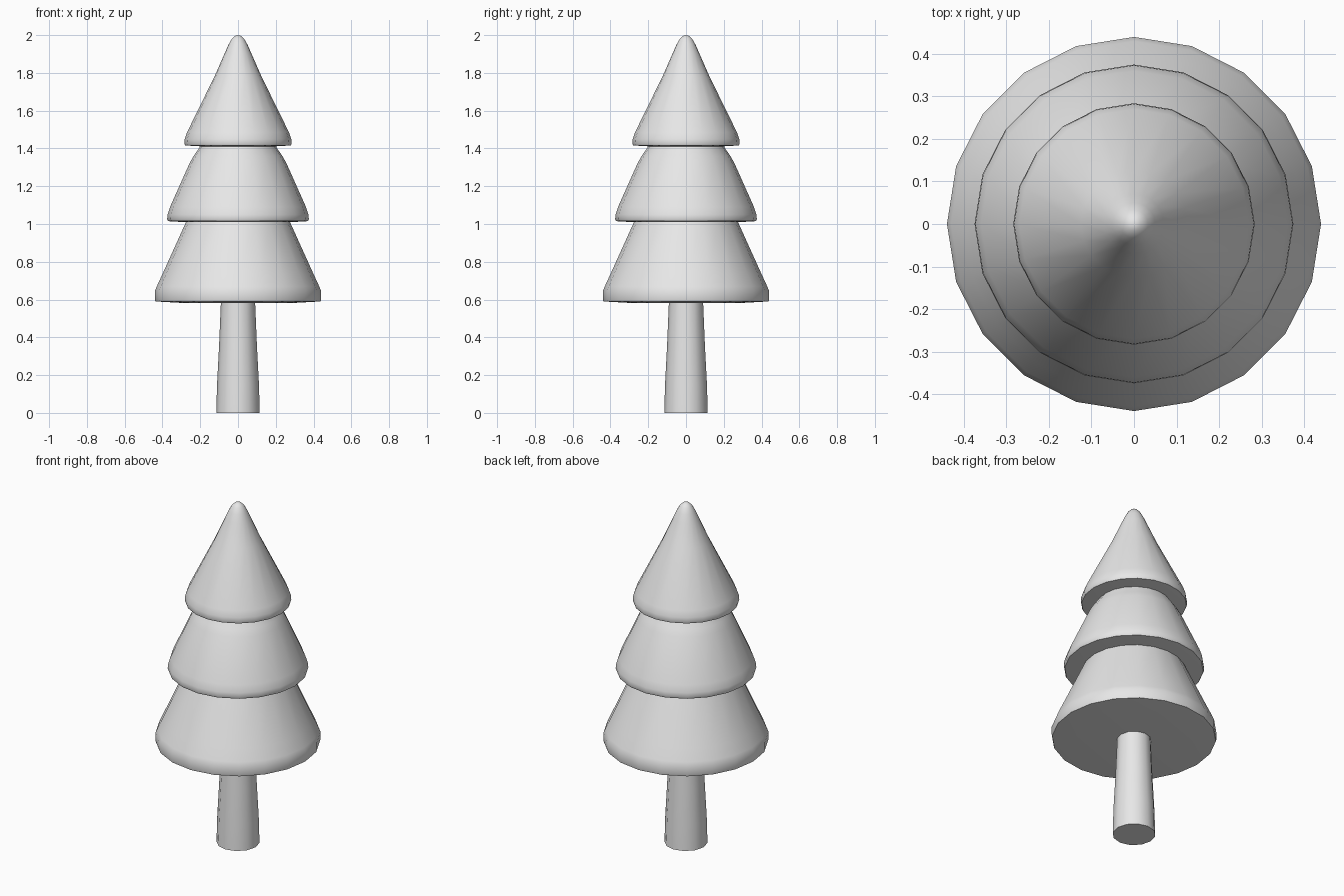
import bpy
import math

default_cube = bpy.data.objects.get("Cube")
if default_cube:
    bpy.data.objects.remove(default_cube, do_unlink=True)

grey = bpy.data.materials.new("plain_grey")
grey.use_nodes = True
grey.diffuse_color = (0.8, 0.8, 0.8, 1)
grey.node_tree.nodes["Principled BSDF"].inputs["Base Color"].default_value = (0.8, 0.8, 0.8, 1)


def lathe(name, profile, sides):
    """Turn a (radius, height) profile, listed bottom to top, into a closed solid."""
    verts, faces, rings = [], [], []
    for radius, z in profile:
        start = len(verts)
        count = sides if radius > 0 else 1
        for i in range(count):
            a = math.tau * i / sides
            verts.append((radius * math.cos(a), radius * math.sin(a), z))
        rings.append([start + i % count for i in range(sides)])
    for low, high in zip(rings, rings[1:]):
        for i in range(sides):
            j = (i + 1) % sides
            quad = [low[i], low[j], high[j], high[i]]
            faces.append(list(dict.fromkeys(quad)))
    # Close any open end with a flat cap
    if profile[0][0] > 0:
        faces.append(rings[0][::-1])
    if profile[-1][0] > 0:
        faces.append(rings[-1])
    mesh = bpy.data.meshes.new(name)
    mesh.from_pydata(verts, [], faces)
    mesh.materials.append(grey)
    obj = bpy.data.objects.new(name, mesh)
    bpy.context.collection.objects.link(obj)
    bpy.ops.object.select_all(action="DESELECT")
    obj.select_set(True)
    bpy.context.view_layer.objects.active = obj
    bpy.ops.object.shade_smooth_by_angle(angle=math.radians(40))
    return obj


# Tapered trunk
lathe("trunk", [(0.115, 0), (0.111, 0.15), (0.1, 0.36), (0.09, 0.6)], 12)

# Three stacked skirts of foliage
lathe("lower_foliage", [(0.31, 0.583), (0.437, 0.59), (0.44, 0.6), (0.44, 0.645),
                        (0.43, 0.67), (0.4, 0.735), (0.28, 1.0), (0.265, 1.03)], 20)
lathe("middle_foliage", [(0.25, 1.008), (0.37, 1.015), (0.375, 1.025), (0.373, 1.05),
                         (0.36, 1.09), (0.255, 1.325), (0.235, 1.36), (0.2, 1.41),
                         (0.19, 1.43)], 20)
lathe("upper_foliage", [(0.18, 1.41), (0.28, 1.416), (0.284, 1.425), (0.282, 1.45),
                        (0.27, 1.485), (0.125, 1.78), (0.07, 1.905), (0.05, 1.95),
                        (0.033, 1.98), (0.016, 1.996), (0, 2)], 20)
